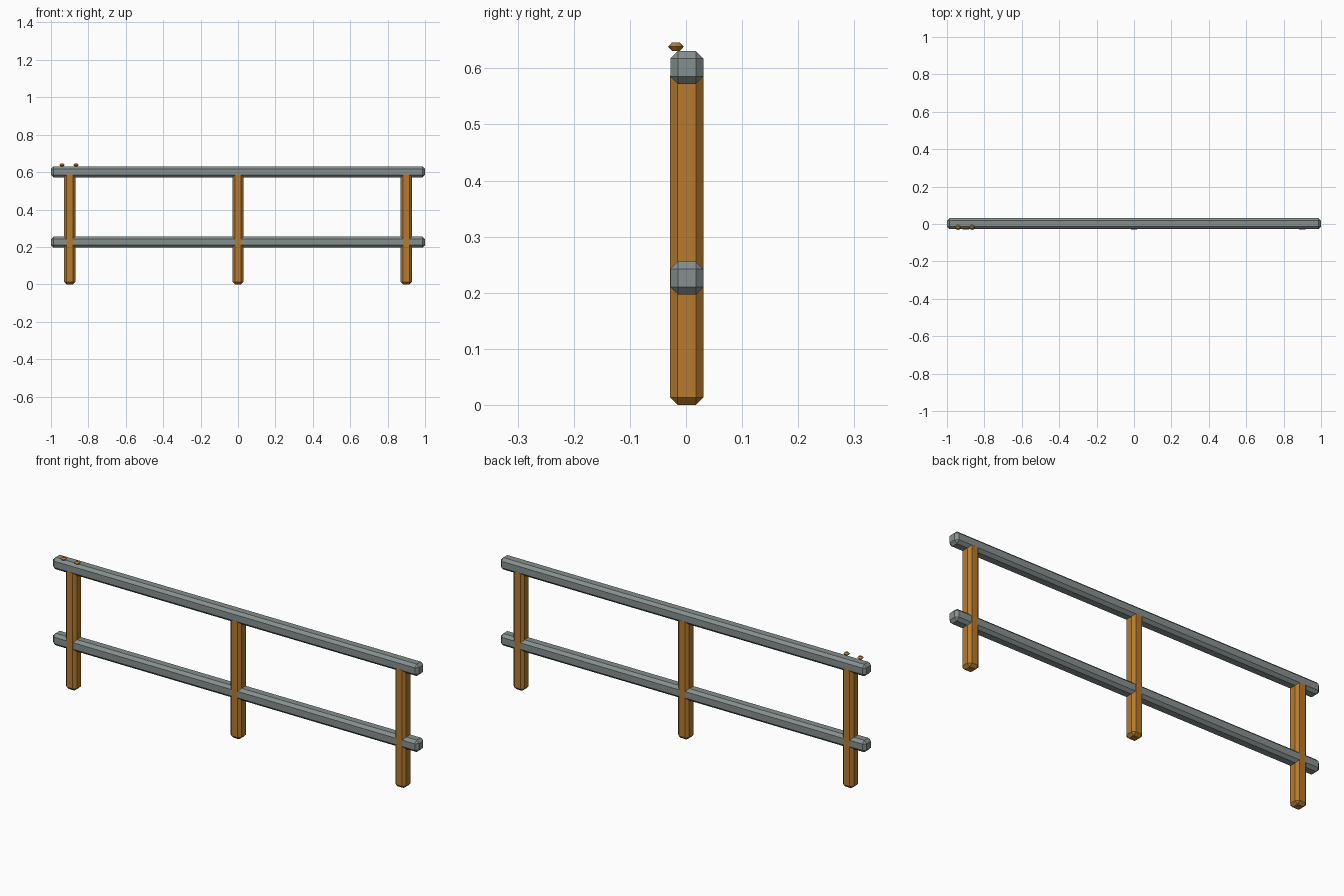
import bpy, bmesh, math

if "Cube" in bpy.data.objects:
    bpy.data.objects.remove(bpy.data.objects["Cube"])

def material(name, rgb):
    m = bpy.data.materials.new(name)
    m.diffuse_color = (*rgb, 1)
    m.use_nodes = True
    m.node_tree.nodes["Principled BSDF"].inputs["Base Color"].default_value = m.diffuse_color
    return m

WOOD = material("warm_wood", (0.47, 0.195, 0.028))
STEEL = material("grey_paint", (0.24, 0.28, 0.275))
YC = 0.0015  # depth centre of the fence

def add_object(name, bm, mat):
    me = bpy.data.meshes.new(name)
    bm.to_mesh(me)
    bm.free()
    me.materials.append(mat)
    ob = bpy.data.objects.new(name, me)
    bpy.context.collection.objects.link(ob)
    return ob

def chamfered_bar(name, centre, size, mat):
    bm = bmesh.new()
    bmesh.ops.create_cube(bm, size=1)
    for v in bm.verts:
        v.co = [c + a * s for c, a, s in zip(centre, v.co, size)]
    bmesh.ops.bevel(bm, geom=bm.edges[:], offset=0.0135, segments=1,
                    profile=0.5, affect='EDGES')
    return add_object(name, bm, mat)

# Horizontal rails
for name, z in (("lower_rail", 0.226), ("upper_rail", 0.6015)):
    chamfered_bar(name, (0, YC, z), (2.0, 0.059, 0.059), STEEL)

# Posts, a hair thicker than the rails so their faces sit in front
for name, x in (("left_post", -0.9), ("middle_post", 0), ("right_post", 0.9)):
    chamfered_bar(name, (x, YC, 0.3), (0.06, 0.0596, 0.6), WOOD)

# Small faceted studs on the top rail
for name, x in (("outer_stud", -0.941), ("inner_stud", -0.866)):
    bm = bmesh.new()
    rings = []
    for r, z in ((0.007, 0.631), (0.014, 0.6385), (0.007, 0.646)):
        rings.append([bm.verts.new((x + r * math.cos(i * math.pi / 4),
                                    -0.018 + r * math.sin(i * math.pi / 4), z))
                      for i in range(8)])
    for a, b in zip(rings, rings[1:]):
        for i in range(8):
            j = (i + 1) % 8
            bm.faces.new((a[i], a[j], b[j], b[i]))
    bm.faces.new(rings[0][::-1])
    bm.faces.new(rings[-1])
    add_object(name, bm, WOOD)
